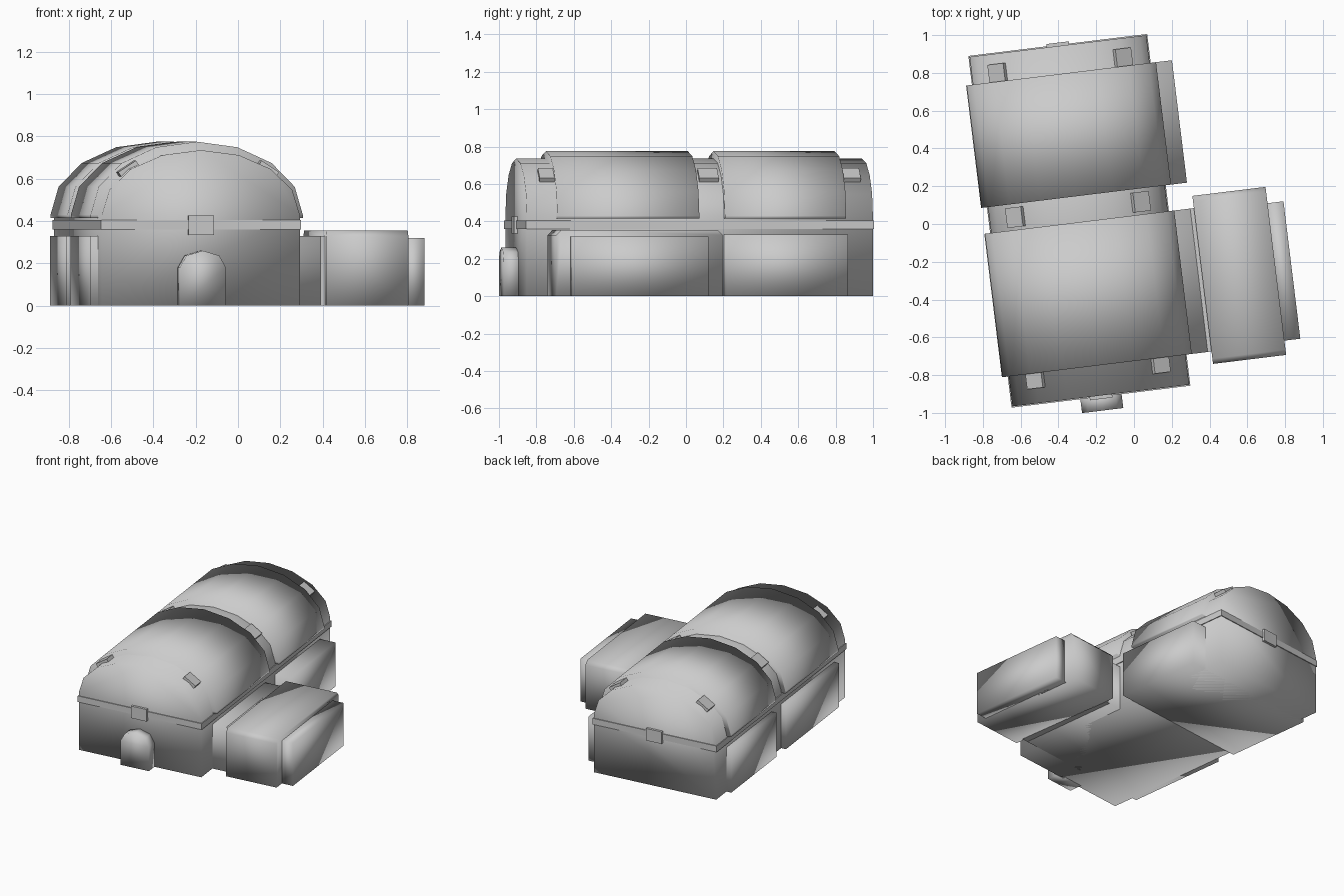
import bpy, bmesh, math
from mathutils import Matrix, Vector

if "Cube" in bpy.data.objects:
    bpy.data.objects.remove(bpy.data.objects["Cube"], do_unlink=True)

grey = bpy.data.materials.new("plain_grey")
grey.use_nodes = True
COLOUR = (0.6, 0.6, 0.6, 1)
grey.diffuse_color = COLOUR
grey.node_tree.nodes["Principled BSDF"].inputs["Base Color"].default_value = COLOUR

TURN = Matrix.Rotation(math.radians(7), 4, "Z")   # whole building sits at an angle
MID = -0.285                                      # centre line of the main hall
SPRING = 0.43                                     # height where the vault begins


def finish(name, bm, full_smooth):
    bmesh.ops.recalc_face_normals(bm, faces=bm.faces)
    bm.transform(TURN)
    mesh = bpy.data.meshes.new(name)
    bm.to_mesh(mesh)
    bm.free()
    mesh.materials.append(grey)
    ob = bpy.data.objects.new(name, mesh)
    bpy.context.collection.objects.link(ob)
    if full_smooth:
        for p in mesh.polygons:
            p.use_smooth = True
    return ob


def extrude(name, profile, y0, y1, smooth=True):
    """Extrude an x-z outline along the hall."""
    bm = bmesh.new()
    face = bm.faces.new([bm.verts.new((x, y0, z)) for x, z in profile])
    ext = bmesh.ops.extrude_face_region(bm, geom=[face])
    moved = [v for v in ext["geom"] if isinstance(v, bmesh.types.BMVert)]
    bmesh.ops.translate(bm, verts=moved, vec=(0, y1 - y0, 0))
    return finish(name, bm, smooth)


def box(name, x0, x1, y0, y1, z0, z1, smooth=False):
    return extrude(name, [(x0, z0), (x1, z0), (x1, z1), (x0, z1)], y0, y1, smooth)


def vault(rx, rz, base):
    arch = [(MID + rx * math.cos(math.pi * i / 8), SPRING + rz * math.sin(math.pi * i / 8))
            for i in range(9)]
    return [(MID + rx, base)] + arch + [(MID - rx, base)]


# Main vaulted hall
FRONT, BACK = -0.88, 0.984
extrude("main_hall", vault(0.471, 0.305, 0), FRONT, BACK)

# Two larger roof shells above wide lower blocks, with a groove between
for label, y0, y1 in (("front", -0.72, 0.045), ("back", 0.183, 0.836)):
    extrude(label + "_roof_shell", vault(0.505, 0.345, SPRING - 0.015), y0, y1)
    box(label + "_lower_block", -0.793, 0.305, y0, y1, 0, 0.33, True)

# Belt round the hall with a buckle at each end
box("wall_belt", MID - 0.477, MID + 0.477, FRONT - 0.006, BACK + 0.006, 0.36, 0.405)
for label, y in (("front", FRONT), ("back", BACK)):
    box(label + "_belt_buckle", MID - 0.06, MID + 0.06, y - 0.018, y + 0.018, 0.335, 0.425)

# Roof brackets in the recessed bays
for bay, y0, y1 in (("front", -0.8, -0.715), ("middle", 0.06, 0.165), ("back", 0.83, 0.93)):
    for side in (-1, 1):
        a = math.radians(45)
        centre = Vector((MID + side * 0.471 * math.cos(a), (y0 + y1) / 2,
                         SPRING + 0.305 * math.sin(a)))
        bm = bmesh.new()
        bmesh.ops.create_cube(bm, size=1)
        bm.transform(Matrix.Translation(centre)
                     @ Matrix.Rotation(side * math.radians(33), 4, "Y")
                     @ Matrix.Diagonal((0.1, y1 - y0, 0.03, 1)))
        finish(f"{bay}_roof_bracket", bm, False)

# Arched entrance
half, spring, rise = 0.11, 0.18, 0.08
arch = [(MID + half * math.cos(math.pi * i / 4), spring + rise * math.sin(math.pi * i / 4))
        for i in range(5)]
extrude("entrance", [(MID + half, 0)] + arch + [(MID - half, 0)], -0.96, FRONT + 0.02)

# Side annex with chamfered ends and an outer ledge
bm = bmesh.new()
bmesh.ops.create_cube(bm, size=1, matrix=Matrix.Translation((0.52, -0.338, 0.1775))
                      @ Matrix.Diagonal((0.39, 0.896, 0.355, 1)))
end_edges = [e for e in bm.edges if all(v.co.z > 0.3 for v in e.verts)
             and abs(e.verts[0].co.y - e.verts[1].co.y) < 0.01]
bmesh.ops.bevel(bm, geom=end_edges, offset=0.028, segments=1, affect="EDGES")
finish("side_annex", bm, True)
box("annex_link", 0.29, 0.34, -0.72, 0.045, 0, 0.33)
box("annex_outer_ledge", 0.7, 0.8, -0.71, 0.023, 0, 0.32, True)
